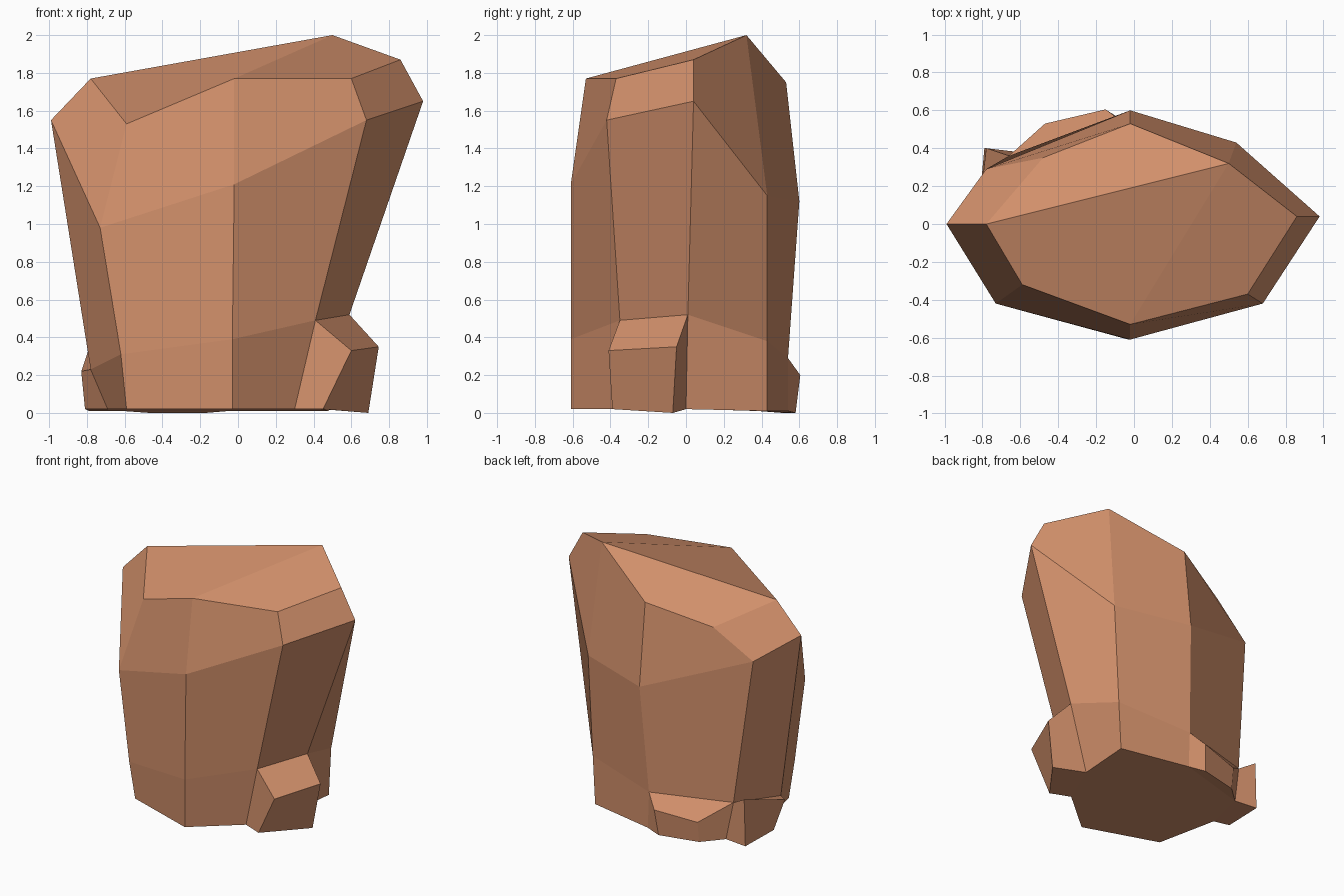
import bpy
import bmesh

default_cube = bpy.data.objects.get("Cube")
if default_cube:
    bpy.data.objects.remove(default_cube, do_unlink=True)


def make_material(name, color):
    material = bpy.data.materials.new(name)
    material.use_nodes = True
    material.diffuse_color = color
    shader = material.node_tree.nodes["Principled BSDF"]
    shader.inputs["Base Color"].default_value = color
    shader.inputs["Roughness"].default_value = 1
    return material


def add_ring(mesh, points):
    return [mesh.verts.new(point) for point in points]


def bridge(mesh, lower, upper, skip=()):
    """Join two closed rings with quads, leaving gaps at the skipped sides.

    Each quad starts at its lower far corner, so it folds outward there.
    """
    count = len(lower)
    for side in range(count):
        if side not in skip:
            following = (side + 1) % count
            mesh.faces.new((lower[following], upper[following],
                            upper[side], lower[side]))


# Cross-sections run anticlockwise from the -x corner
base_section = [(-.69, .05, .02), (-.59, -.42, .02), (-.03, -.61, .02), (.3, -.33, .02),
                (.44, 0, .02), (.48, .43, .01), (-.05, .54, .01), (-.61, .38, .01)]
ankle_section = [(-.78, -.05, .23), (-.62, -.45, .31), (-.03, -.61, .39), (.41, -.35, .49),
                 (.59, .01, .52), (.5, .43, .38), (-.06, .54, .29), (-.66, .36, .3)]
shoulder_section = [(-.99, 0, 1.55), (-.73, -.42, .98), (-.02, -.61, 1.21), (.68, -.42, 1.55),
                    (.98, .04, 1.65), (.54, .43, 1.15), (-.02, .6, 1.12), (-.78, .29, 1.4)]
crown_section = [(-.78, 0, 1.77), (-.59, -.32, 1.53), (-.02, -.53, 1.77), (.6, -.37, 1.77),
                 (.86, .04, 1.87), (.5, .32, 2), (-.02, .53, 1.75), (-.48, .35, 1.61)]

# Outer corners of each ledge, keyed by the body side it grows from
ledges = {
    3: [(.45, -.39, .02), (.69, -.07, 0), (.745, -.05, .35), (.6, -.41, .33)],
    6: [(-.17, .58, 0), (-.47, .51, 0), (-.47, .53, .16), (-.15, .605, .2)],
    7: [(-.79, .4, .01), (-.81, .08, .02), (-.83, -.03, .22), (-.78, .4, .37)],
}

# Main boulder body
rock = bmesh.new()
base, ankle, shoulder, crown = [
    add_ring(rock, section)
    for section in (base_section, ankle_section, shoulder_section, crown_section)]
bridge(rock, base, ankle, skip=ledges)
bridge(rock, ankle, shoulder)
bridge(rock, shoulder, crown)
rock.faces.new(reversed(base))

# Sloping top, creased in three planes from its peak
for corners in ((0, 1, 2, 5), (2, 3, 4, 5), (5, 6, 7, 0)):
    rock.faces.new([crown[corner] for corner in corners])

# Ledges around the foot of the boulder
for side, corners in ledges.items():
    following = (side + 1) % len(base)
    inner = [base[side], base[following], ankle[following], ankle[side]]
    outer = add_ring(rock, corners)
    bridge(rock, inner, outer)
    rock.faces.new(outer)

bmesh.ops.recalc_face_normals(rock, faces=rock.faces)
mesh = bpy.data.meshes.new("boulder")
rock.to_mesh(mesh)
rock.free()
mesh.materials.append(make_material("clay_brown", (.645, .279, .147, 1)))
boulder = bpy.data.objects.new("boulder", mesh)
bpy.context.collection.objects.link(boulder)
